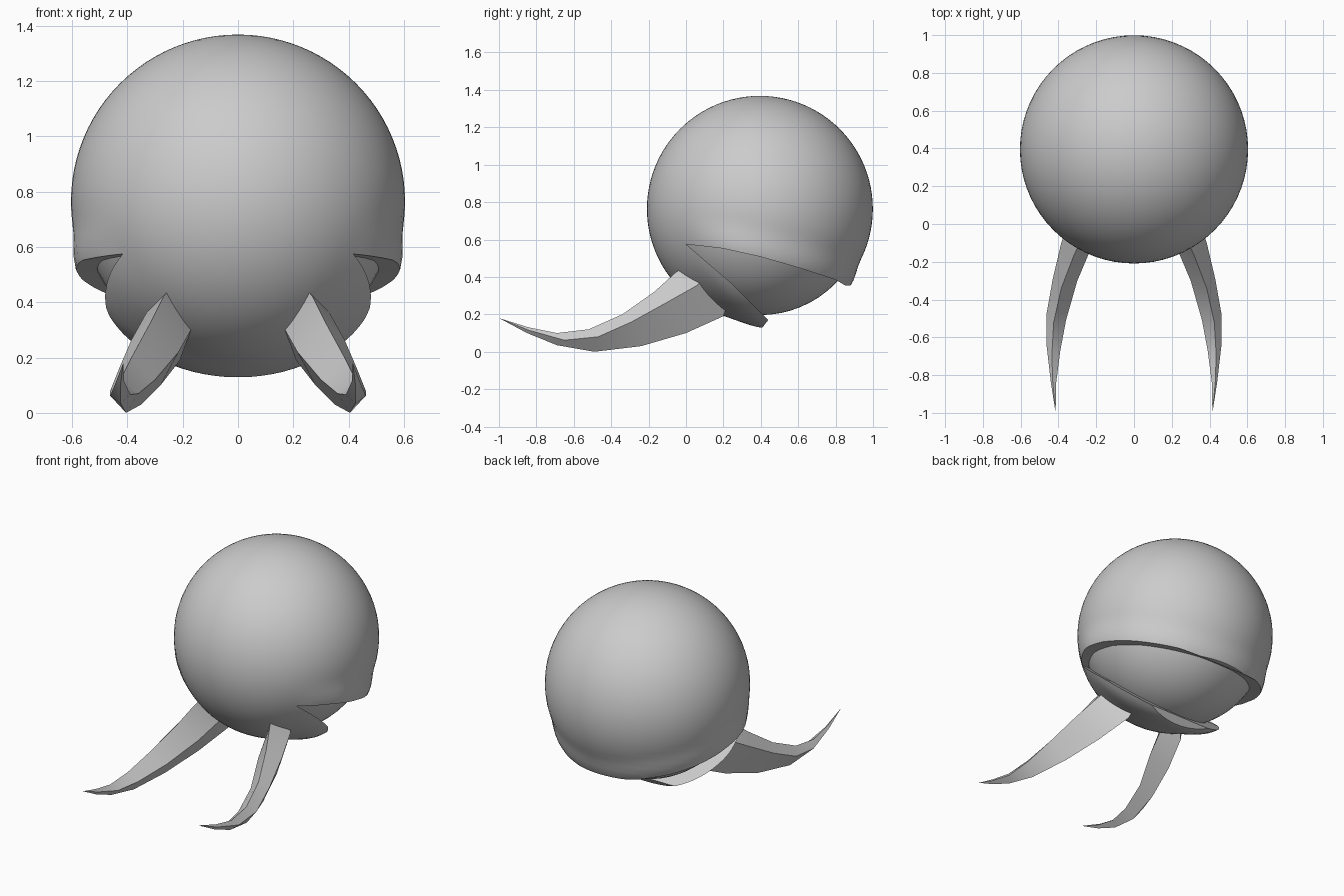
import bpy, bmesh
from mathutils import Vector
from mathutils.geometry import intersect_point_line

if "Cube" in bpy.data.objects:
    bpy.data.objects.remove(bpy.data.objects["Cube"])

CENTER = Vector((0, 0.395, 0.764))
R = 0.604

# mouth opening in side view (y, z), starting at the mouth corner
UPPER = [(0.0, 0.575), (0.2, 0.552), (0.4, 0.507), (0.6, 0.45), (0.8, 0.385), (0.85, 0.355), (1.2, 0.36)]
LOWER = [(0.0, 0.575), (0.25, 0.36), (0.44, 0.17), (0.405, 0.125), (0.36, 0.0)]


def make_object(name, bm, smooth=40):
    bmesh.ops.recalc_face_normals(bm, faces=bm.faces)
    me = bpy.data.meshes.new(name)
    bm.to_mesh(me)
    bm.free()
    ob = bpy.data.objects.new(name, me)
    bpy.context.collection.objects.link(ob)
    if smooth:
        smooth_by_angle(ob, smooth)
    return ob


def smooth_by_angle(ob, degrees):
    bpy.ops.object.select_all(action='DESELECT')
    ob.select_set(True)
    bpy.context.view_layer.objects.active = ob
    bpy.ops.object.shade_smooth_by_angle(angle=degrees * 3.14159 / 180)


def sphere(radius, segs, rings):
    bm = bmesh.new()
    bmesh.ops.create_uvsphere(bm, u_segments=segs, v_segments=rings, radius=radius)
    bmesh.ops.translate(bm, verts=bm.verts, vec=CENTER)
    return bm


def line_distance(p, path):
    best = 9.0
    for a, b in zip(path, path[1:]):
        a, b = Vector((*a, 0)), Vector((*b, 0))
        q, t = intersect_point_line(p, a, b)
        q = a.lerp(b, min(max(t, 0), 1))
        best = min(best, (p - q).length)
    return best


def inside(y, z):
    poly = UPPER + [(1.2, -0.2), (0.36, -0.2)] + LOWER[:0:-1]
    hit = False
    for (y1, z1), (y2, z2) in zip(poly, poly[1:] + poly[:1]):
        if (z1 > z) != (z2 > z) and y < (y2 - y1) * (z - z1) / (z2 - z1) + y1:
            hit = not hit
    return hit


# head: sphere swelling into a lip around the mouth
bm = sphere(R, 72, 48)
for v in bm.verts:
    y, z = v.co.y, v.co.z
    if z > 0.75:
        continue
    p = Vector((y, z, 0))
    d = 0 if inside(y, z) else min(line_distance(p, UPPER[:6]), line_distance(p, LOWER[:4]))
    s = max(0, 1 - d / 0.16)
    s = s * s * (3 - 2 * s) * min(max(y / 0.25, 0), 1)
    v.co = CENTER + (v.co - CENTER) * (1 + 0.055 * s)
head = make_object("head", bm, 0)

# wedge cutter for the mouth
bm = bmesh.new()
poly = UPPER + [(1.2, -0.2), (0.36, -0.2)] + LOWER[:0:-1]
face = bm.faces.new([bm.verts.new((-1, y, z)) for y, z in poly])
ext = bmesh.ops.extrude_face_region(bm, geom=[face])
bmesh.ops.translate(bm, vec=(2, 0, 0), verts=[g for g in ext["geom"] if isinstance(g, bmesh.types.BMVert)])
cutter = make_object("mouth_cutter", bm, 0)
cutter.hide_render = True
cutter.hide_set(True)
mod = head.modifiers.new("mouth", 'BOOLEAN')
mod.operation = 'DIFFERENCE'
mod.solver = 'EXACT'
mod.object = cutter
bpy.context.view_layer.objects.active = head
head.select_set(True)
bpy.ops.object.modifier_apply(modifier=mod.name)
bpy.data.objects.remove(cutter)
smooth_by_angle(head, 35)

# smooth ball filling the mouth
make_object("mouth_lining", sphere(0.568, 48, 32))

# tusks: four long edges meeting at the tip
TOP = [(.27, -.06, .42), (.32, -.17, .32), (.385, -.34, .20), (.425, -.52, .12), (.435, -.69, .10), (.43, -.84, .13)]
OUT = [(.335, .06, .355), (.385, -.1, .265), (.43, -.29, .16), (.462, -.47, .08), (.462, -.65, .062), (.44, -.84, .115)]
LOW = [(.21, .20, .19), (.28, 0, .10), (.35, -.24, .03), (.405, -.49, 0), (.425, -.69, .035), (.425, -.85, .10)]
INN = [(.17, .05, .30), (.215, -.1, .22), (.30, -.3, .12), (.36, -.51, .07), (.39, -.67, .066), (.412, -.84, .115)]
for side, label in ((1, "right"), (-1, "left")):
    bm = bmesh.new()
    rings = [list(ring) for ring in zip(TOP, OUT, LOW, INN)]
    rings.insert(0, [tuple(CENTER.lerp(Vector(p), 0.85)) for p in rings[0]])  # root inside the head
    loops = [[bm.verts.new((side * x, y, z)) for x, y, z in ring] for ring in rings]
    for a, b in zip(loops, loops[1:]):
        for i in range(4):
            bm.faces.new((a[i], a[i - 1], b[i - 1], b[i]))
    tip = bm.verts.new((side * .415, -1, .18))
    for i in range(4):
        bm.faces.new((loops[-1][i], loops[-1][i - 1], tip))
    bm.faces.new(loops[0])
    make_object("tusk_" + label, bm, 25)
